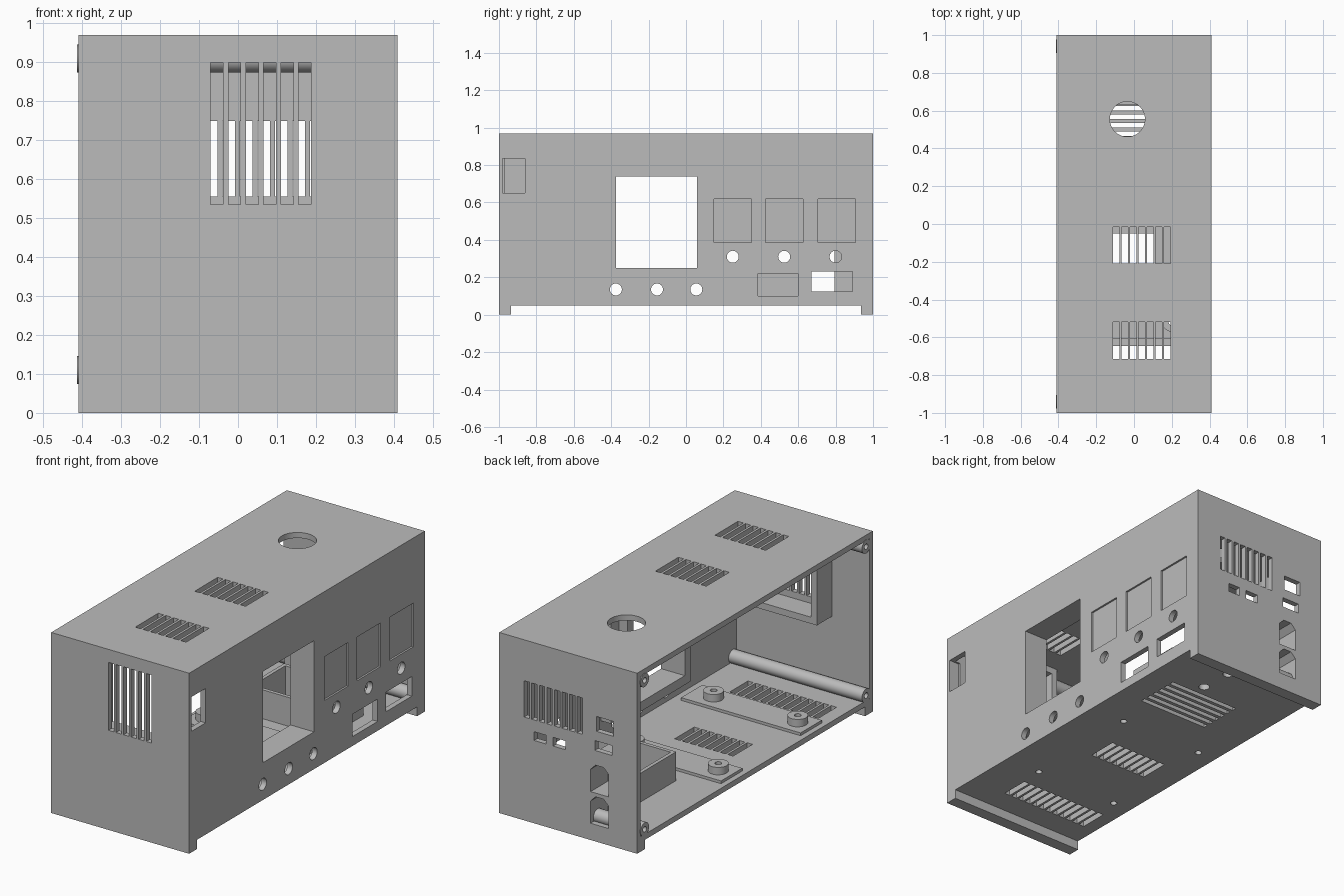
import bpy, bmesh, math
from mathutils import Matrix, Vector

if "Cube" in bpy.data.objects:
    bpy.data.objects.remove(bpy.data.objects["Cube"])

grey = bpy.data.materials.new("light_grey")
grey.diffuse_color = (0.5, 0.5, 0.5, 1)
grey.use_nodes = True
grey.node_tree.nodes["Principled BSDF"].inputs["Base Color"].default_value = grey.diffuse_color


def add_box(bm, x0, x1, y0, y1, z0, z1):
    m = Matrix.Translation(((x0 + x1) / 2, (y0 + y1) / 2, (z0 + z1) / 2))
    bmesh.ops.create_cube(bm, size=1, matrix=m @ Matrix.Diagonal((x1 - x0, y1 - y0, z1 - z0, 1)))


def add_cyl(bm, centre, r, length, axis='Z', seg=32):
    rot = Matrix.Rotation(math.pi / 2, 4, 'Y') if axis == 'X' else Matrix()
    bmesh.ops.create_cone(bm, cap_ends=True, segments=seg, radius1=r, radius2=r, depth=length,
                          matrix=Matrix.Translation(centre) @ rot)


def add_arch(bm, x0, x1, z0, z1, y0, y1, c=0.03):
    pts = [(x0, z0), (x1, z0), (x1, z1 - c), (x1 - c, z1), (x0 + c, z1), (x0, z1 - c)]
    f = bm.faces.new([bm.verts.new((x, y0, z)) for x, z in pts])
    ext = bmesh.ops.extrude_face_region(bm, geom=[f])
    bmesh.ops.translate(bm, vec=(0, y1 - y0, 0),
                        verts=[v for v in ext['geom'] if isinstance(v, bmesh.types.BMVert)])


def finish(name, bm):
    bmesh.ops.recalc_face_normals(bm, faces=bm.faces)
    me = bpy.data.meshes.new(name)
    bm.to_mesh(me)
    bm.free()
    me.materials.append(grey)
    ob = bpy.data.objects.new(name, me)
    bpy.context.collection.objects.link(ob)
    return ob


def box(name, *dims):
    bm = bmesh.new()
    add_box(bm, *dims)
    return finish(name, bm)


def cyl(name, *args, **kw):
    bm = bmesh.new()
    add_cyl(bm, *args, **kw)
    return finish(name, bm)


def cut(ob, cutter):
    mod = ob.modifiers.new("cut", 'BOOLEAN')
    mod.operation, mod.solver, mod.object = 'DIFFERENCE', 'EXACT', cutter
    bpy.context.view_layer.update()
    me = bpy.data.meshes.new_from_object(ob.evaluated_get(bpy.context.evaluated_depsgraph_get()))
    ob.modifiers.clear()
    ob.data = me
    me.materials.clear()
    me.materials.append(grey)


def cut_box(ob, *dims):
    c = box("cutter", *dims)
    cut(ob, c)
    bpy.data.objects.remove(c)


P, W = 0.045, 0.032      # vent pitch and slot width

# Shell, open on the left side
shell = box("shell", -0.41, 0.41, -1, 1, 0.05, 0.97)
cut_box(shell, -0.6, 0.38, -0.97, 0.97, 0.08, 0.94)

# All openings in the walls
bm = bmesh.new()
for i in range(6):       # front vent and long-wise floor vent
    add_box(bm, -0.07 + P * i, -0.07 + P * i + W, -1.05, -0.95, 0.535, 0.9)
    y = 0.375 + P * i
    add_box(bm, -0.155, 0.265, y, y + 0.025, 0, 0.1)
for i in range(7):       # roof vents
    x = -0.11 + P * i
    for y in (-0.21, -0.715):
        add_box(bm, x, x + W, y, y + 0.195, 0.9, 1)
for i in range(12):      # front floor vent
    x = 0.16 - P * i
    add_box(bm, x, x + W, -0.8, -0.645, 0, 0.1)
for i in range(8):       # middle floor vent and back vent
    x = 0.07 - P * i
    add_box(bm, x, x + W, -0.215, -0.05, 0, 0.1)
    x = -0.085 + P * i
    add_box(bm, x, x + W, 0.95, 1.05, 0.555, 0.75)
add_cyl(bm, (-0.035, 0.555, 0.95), 0.093, 0.1, seg=48)        # roof hole
for x, y in ((0.11, 0.69), (0.1, 0.87)):                      # floor cable holes
    add_cyl(bm, (x, y, 0.06), 0.028, 0.1)
add_box(bm, 0.35, 0.45, -0.375, 0.06, 0.25, 0.74)             # display window
add_box(bm, 0.35, 0.45, -0.98, -0.86, 0.65, 0.835)            # side port
add_box(bm, 0.35, 0.45, 0.385, 0.6, 0.1, 0.22)                # lower ports
add_box(bm, 0.35, 0.45, 0.67, 0.89, 0.125, 0.23)
for y in (0.15, 0.425, 0.705):                                # label recesses
    add_box(bm, 0.4, 0.45, y, y + 0.2, 0.385, 0.62)
for y, z in ((0.25, 0.31), (0.525, 0.31), (0.8, 0.31), (-0.375, 0.135), (-0.155, 0.135), (0.055, 0.135)):
    add_cyl(bm, (0.4, y, z), 0.032, 0.1, 'X')                 # button holes
for x0, x1, z0, z1 in ((0.133, 0.203, 0.445, 0.492), (0.015, 0.09, 0.445, 0.492),
                       (-0.27, -0.168, 0.593, 0.673), (-0.26, -0.158, 0.488, 0.541)):
    add_box(bm, x0, x1, 0.95, 1.05, z0, z1)                   # back ports
openings = finish("openings", bm)

# Arched socket holes and mounting holes
bm = bmesh.new()
for z in (0.09, 0.26):
    add_arch(bm, -0.24, -0.133, z, z + 0.15, 0.85, 1.05)
for x in (0.2, -0.3):
    for y in (-0.52, 0.155):
        add_cyl(bm, (x, y, 0.1), 0.017, 0.2, seg=24)
fixings = finish("fixings", bm)
cut(shell, openings)
cut(shell, fixings)

# Feet along both ends
for name, y in (("front_foot", -1), ("back_foot", 0.935)):
    box(name, -0.41, 0.41, y, y + 0.065, 0, 0.05)

# Housing behind the arched sockets
cut(box("socket_housing", -0.28, -0.1, 0.795, 0.97, 0.08, 0.43), fixings)

# Mounting pads with ring bosses
for y in (-0.52, 0.155):
    cut(box("mounting_pad", -0.38, 0.33, y - 0.09, y + 0.09, 0.08, 0.095), fixings)
    for x in (0.2, -0.3):
        cut(cyl("ring_boss", (x, y, 0.115), 0.05, 0.04), fixings)

# Corner screw posts with screw holes at the open side
for y in (-0.94, 0.94):
    for z in (0.11, 0.91):
        post = cyl("screw_post", (-0.0165, y, z), 0.036, 0.793, 'X')
        c = cyl("cutter", (-0.4, y, z), 0.015, 0.2, 'X', seg=16)
        cut(post, c)
        bpy.data.objects.remove(c)

# Fan frames on the front wall and on the floor
fan = box("front_fan_frame", -0.19, 0.3, -0.97, -0.84, 0.465, 0.94)
cut_box(fan, -0.155, 0.265, -1.1, -0.7, 0.5, 0.905)
fan = box("floor_fan_frame", -0.18, 0.29, 0.34, 0.65, 0.08, 0.235)
cut_box(fan, -0.16, 0.27, 0.36, 0.63, 0, 0.4)

# Stepped frame behind the display window
for name, g, x0, x1 in (("window_frame_outer", 0.12, 0.32, 0.38), ("window_frame_inner", 0.05, 0.27, 0.32)):
    frame = box(name, x0, x1, -0.375 - g, 0.06 + g, max(0.25 - g, 0.19), 0.74 + min(g, 0.06))
    cut_box(frame, 0, 0.5, -0.375, 0.06, 0.25, 0.74)

for c in (openings, fixings):
    bpy.data.objects.remove(c)

# Smooth the round walls, keep edges sharp
for ob in bpy.context.scene.objects:
    ob.select_set(True)
    bpy.context.view_layer.objects.active = ob
bpy.ops.object.shade_smooth_by_angle(angle=math.radians(30))
